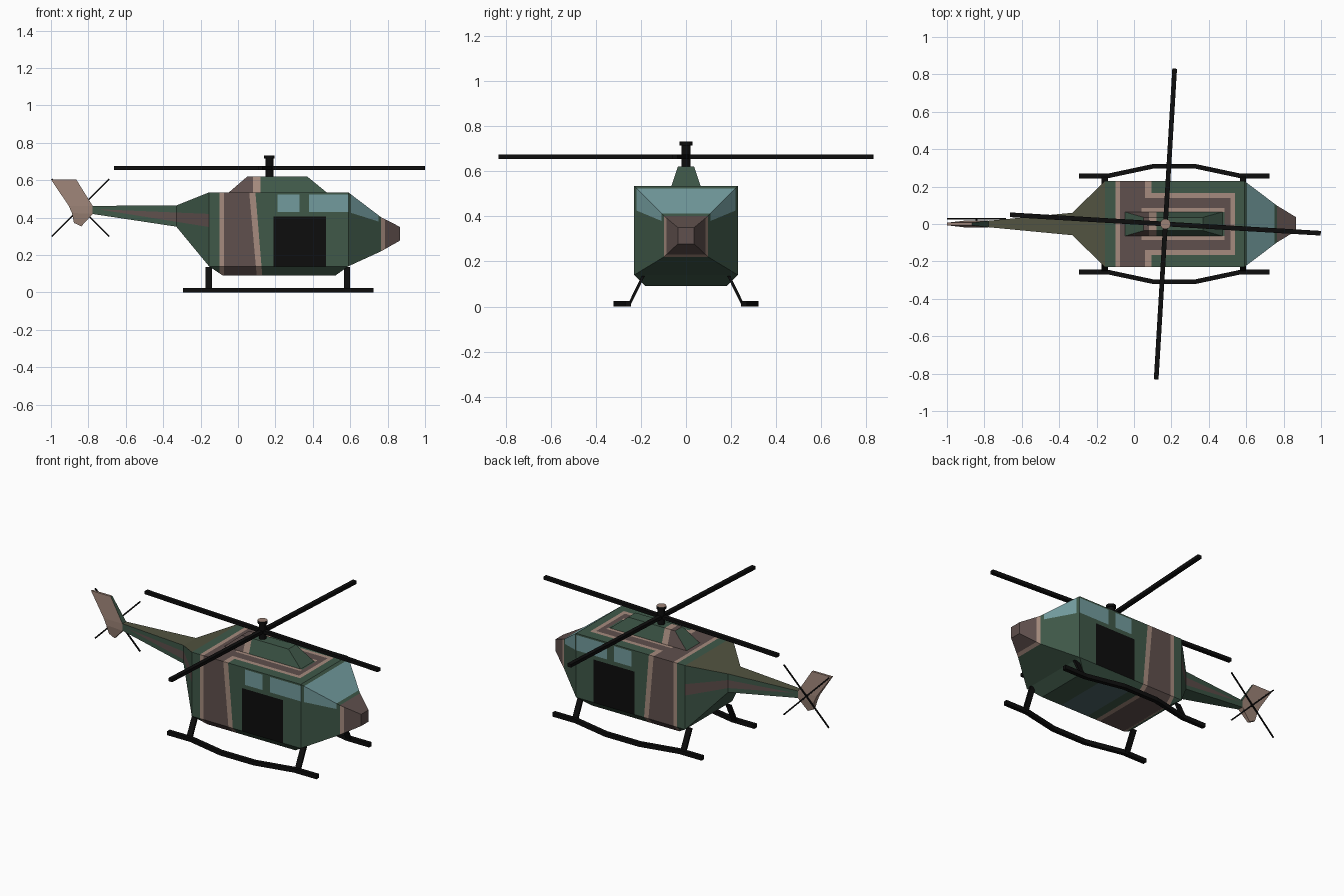
import bpy, bmesh, math
from mathutils import Vector, Matrix

if "Cube" in bpy.data.objects:
    bpy.data.objects.remove(bpy.data.objects["Cube"])

COLORS = {
    "green": (0.050, 0.098, 0.066), "brown": (0.115, 0.080, 0.074),
    "tan": (0.38, 0.26, 0.21), "glass": (0.17, 0.33, 0.34),
    "olive": (0.085, 0.088, 0.052), "black": (0.004, 0.004, 0.004),
    "teal": (0.075, 0.13, 0.14), "fin": (0.33, 0.225, 0.18),
}
NAMES = list(COLORS)
MATS = []
for n, c in COLORS.items():
    m = bpy.data.materials.new(n)
    m.diffuse_color = (*c, 1)
    m.use_nodes = True
    m.node_tree.nodes["Principled BSDF"].inputs["Base Color"].default_value = m.diffuse_color
    MATS.append(m)


def loft(bm, rings, caps=True):
    vs = [[bm.verts.new(p) for p in r] for r in rings]
    n = len(rings[0])
    for a, b in zip(vs, vs[1:]):
        for i in range(n):
            bm.faces.new((a[i], a[(i + 1) % n], b[(i + 1) % n], b[i]))
    if caps:
        bm.faces.new(vs[0])
        bm.faces.new(vs[-1])


def finish(bm, name, color):
    """Turn a bmesh into an object; color is a name or a function (centre, normal) -> name."""
    bmesh.ops.recalc_face_normals(bm, faces=bm.faces)
    for f in bm.faces:
        c = color if isinstance(color, str) else color(f.calc_center_median(), f.normal)
        f.material_index = NAMES.index(c)
    me = bpy.data.meshes.new(name)
    bm.to_mesh(me)
    bm.free()
    for m in MATS:
        me.materials.append(m)
    ob = bpy.data.objects.new(name, me)
    bpy.context.collection.objects.link(ob)
    return ob


def cut(bm, co, no):
    bmesh.ops.bisect_plane(bm, geom=bm.verts[:] + bm.edges[:] + bm.faces[:],
                           plane_co=co, plane_no=no, dist=1e-5)


def xring(x, w, z0, z1, y=0):
    return [(x, y - w, z0), (x, y + w, z0), (x, y + w, z1), (x, y - w, z1)]


def zring(z, x0, x1, w):
    return [(x0, -w, z), (x1, -w, z), (x1, w, z), (x0, w, z)]


# Fuselage: lofted hull with tail boom, plus a bevelled belly pan
bm = bmesh.new()
loft(bm, [xring(0.867, 0.036, 0.278, 0.35), xring(0.765, 0.098, 0.22, 0.402),
          xring(0.59, 0.23, 0.14, 0.535), xring(-0.155, 0.23, 0.14, 0.535),
          xring(-0.33, 0.06, 0.352, 0.465), xring(-0.78, 0.017, 0.42, 0.463)])
bm.faces.ensure_lookup_table()
bottom = [f for f in bm.faces if abs(f.calc_center_median().z - 0.14) < 1e-4]
bmesh.ops.delete(bm, geom=bottom, context='FACES_ONLY')
loft(bm, [zring(0.14, -0.155, 0.59, 0.23), zring(0.09, -0.08, 0.52, 0.18)], caps=False)
pan = [v for v in bm.verts if abs(v.co.z - 0.09) < 1e-4]
bm.faces.new(pan)
bmesh.ops.remove_doubles(bm, verts=bm.verts, dist=1e-4)

# Paint lines cut into the hull
for x in (-0.10, -0.075, 0.04, 0.06, 0.19, 0.21, 0.33, 0.38, 0.47, 0.485, 0.515, 0.54,
          0.58, 0.605, 0.75, 0.785):
    cut(bm, (x, 0, 0), (1, 0, 0))
for y in (0.065, 0.085, 0.14, 0.165):
    for s in (-1, 1):
        cut(bm, (0, s * y, 0), (0, 1, 0))
for z in (0.405, 0.43, 0.525):
    cut(bm, (0, 0, z), (0, 0, 1))
SLANTS = [(0.06, 0.535, 0.10, 0.09), (0.093, 0.535, 0.13, 0.09),   # side stripe
          (0.59, 0.43, 0.765, 0.375),                                # side glass
          (-0.75, 0.445, -0.155, 0.42), (-0.75, 0.445, -0.155, 0.35)]  # boom flash
for x0, z0, x1, z1 in SLANTS:
    cut(bm, (x0, 0, z0), (z1 - z0, 0, x0 - x1))


def above(c, i):
    x0, z0, x1, z1 = SLANTS[i]
    return c.z > z0 + (z1 - z0) * (c.x - x0) / (x1 - x0)


def stripe(c):
    right = (0.535 - c.z) / 0.445
    if c.x < -0.10 or c.x > 0.093 + 0.037 * right:
        return None
    return "brown" if -0.075 < c.x < 0.06 + 0.04 * right else "tan"


def paint(c, n):
    ay = abs(c.y)
    if c.x > 0.765:
        return "tan" if c.x < 0.785 and n.z < 0.5 else "brown"
    if c.x > 0.59:
        if n.z > 0.4:
            return "glass" if 0.605 < c.x < 0.75 else "green"
        side = abs(n.y) > 0.4 and above(c, 2) and 0.605 < c.x < 0.75
        return "glass" if side else "green"
    if c.x < -0.155:
        if n.z > 0.2:
            return "olive"
        return "brown" if abs(n.y) > 0.4 and not above(c, 3) and above(c, 4) else "green"
    if n.z > 0.9:                                   # roof
        if -0.10 < c.x < 0.54 and ay < 0.165:
            if 0.04 < c.x < 0.485 and ay < 0.085:
                return "green" if ay < 0.065 and 0.06 < c.x else "tan"
            if c.x > 0.515 or (ay > 0.14 and not -0.075 < c.x < 0.06) or c.x < -0.075:
                return "tan"
            return "brown"
        return stripe(c) or "green"
    if abs(n.y) > 0.9:                              # cabin sides
        if 0.19 < c.x < 0.47 and c.z < 0.405:
            return "black"
        if 0.43 < c.z < 0.525 and (0.21 < c.x < 0.33 or 0.38 < c.x < 0.59):
            return "glass"
    if n.z < -0.9 and 0.19 < c.x < 0.38:
        return "teal"
    return stripe(c) or "green"


finish(bm, "fuselage", paint)

# Engine hump on the roof
bm = bmesh.new()
loft(bm, [zring(0.534, -0.05, 0.475, 0.065), zring(0.62, 0.05, 0.37, 0.036)])
for x in (0.0, 0.08, 0.12):
    cut(bm, (x, 0, 0), (1, 0, 0))
finish(bm, "engine_hump", lambda c, n: "green" if abs(n.x) > 0.3 or c.x > 0.12
       else "tan" if c.x > 0.08 else "brown")

# Tail fin
bm = bmesh.new()
fin = [(-1.0, 0.604, -0.865, 0.604, 0.007), (-0.905, 0.463, -0.777, 0.463, 0.018),
       (-0.888, 0.425, -0.777, 0.42, 0.018), (-0.877, 0.372, -0.838, 0.353, 0.008)]
loft(bm, [[(a, -w, za), (b, -w, zb), (b, w, zb), (a, w, za)] for a, za, b, zb, w in fin])
finish(bm, "tail_fin", lambda c, n: "green" if n.x > 0.5 and c.z > 0.46 else "fin")


def bars(name, centre, size, rots):
    bm = bmesh.new()
    for r in rots:
        bmesh.ops.create_cube(bm, size=1, matrix=Matrix.Translation(centre) @ r
                              @ Matrix.Diagonal((*size, 1)))
    finish(bm, name, "black")


# Main and tail rotors
bars("main_rotor", (0.168, 0, 0.665), (1.664, 0.025, 0.02),
     [Matrix.Rotation(math.radians(a), 4, 'Z') for a in (-3.4, 86.6)])
bars("tail_rotor", (-0.842, 0.028, 0.452), (0.435, 0.006, 0.008),
     [Matrix.Rotation(math.radians(a), 4, 'Y') for a in (45, -45)])

# Rotor mast and tail rotor axle
bm = bmesh.new()
prof = [(0.615, 0.021), (0.715, 0.021), (0.715, 0.028), (0.732, 0.028)]
loft(bm, [[(0.168 + r * math.cos(t * math.tau / 12), r * math.sin(t * math.tau / 12), z)
           for t in range(12)] for z, r in prof])
finish(bm, "rotor_mast", lambda c, n: "fin" if n.z > 0.9 and c.z > 0.73 else "black")
bars("tail_rotor_axle", (-0.842, 0.02, 0.452), (0.012, 0.024, 0.012), [Matrix.Identity(4)])

# Landing skids and their struts, mirrored left and right
PATH = [(-0.295, 0.257), (-0.14, 0.257), (0.10, 0.308), (0.33, 0.308), (0.57, 0.257), (0.725, 0.257)]
for s, side in ((1, "left"), (-1, "right")):
    bm = bmesh.new()
    loft(bm, [xring(x, 0.0125, 0.0, 0.025, s * y) for x, y in PATH])
    finish(bm, side + "_skid", "black")
    bm = bmesh.new()
    for x in (-0.157, 0.583):
        loft(bm, [[(x + dx, s * (y + dy), z) for dx, dy in
                   ((-0.017, -0.007), (0.017, -0.007), (0.017, 0.007), (-0.017, 0.007))]
                  for y, z in ((0.19, 0.135), (0.25, 0.012))])
    finish(bm, side + "_struts", "black")
